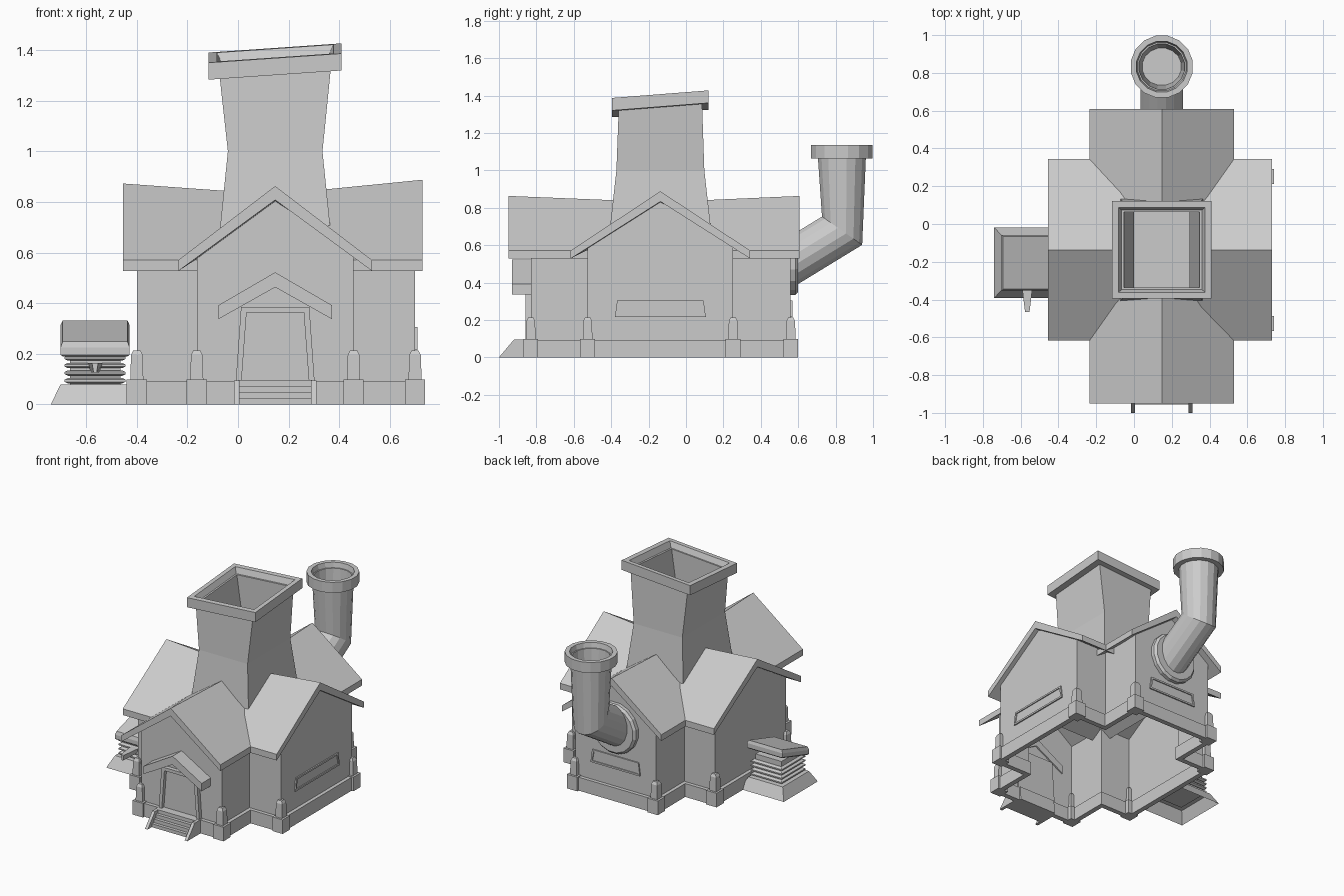
import bpy, bmesh, math
from mathutils import Vector

cube = bpy.data.objects.get("Cube")
if cube:
    bpy.data.objects.remove(cube)

stone = bpy.data.materials.new("plain_grey")
stone.use_nodes = True
GREY = (0.6, 0.6, 0.6, 1)
stone.diffuse_color = GREY
stone.node_tree.nodes["Principled BSDF"].inputs["Base Color"].default_value = GREY

CX, CY = 0.147, -0.137          # centre of the cross plan


def finish(name, bm, recalc=True):
    if recalc:
        bmesh.ops.recalc_face_normals(bm, faces=bm.faces)
    mesh = bpy.data.meshes.new(name)
    bm.to_mesh(mesh)
    bm.free()
    mesh.materials.append(stone)
    obj = bpy.data.objects.new(name, mesh)
    bpy.context.collection.objects.link(obj)
    return obj


def loft(name, rings, start=True, end=True, closed=False):
    """Skin a list of point rings; optionally cap the ends or join last to first."""
    bm = bmesh.new()
    vs = [[bm.verts.new(p) for p in ring] for ring in rings]
    n = len(vs[0])
    pairs = list(zip(vs, vs[1:]))
    if closed:
        pairs.append((vs[-1], vs[0]))
    for a, b in pairs:
        for i in range(n):
            j = (i + 1) % n
            bm.faces.new((a[i], a[j], b[j], b[i]))
    if start and not closed:
        bm.faces.new(vs[0][::-1])
    if end and not closed:
        bm.faces.new(vs[-1])
    return finish(name, bm)


def rect(cx, cy, hx, hy, z, tilt=(0, 0)):
    return [(cx + sx * hx, cy + sy * hy, z + sx * hx * tilt[0] + sy * hy * tilt[1])
            for sx, sy in ((-1, -1), (1, -1), (1, 1), (-1, 1))]


def circle(y, z, r, vec, x=CX, sides=16):
    """Ring around (x, y, z): radius r along x, vec = (y, z) for the other half axis."""
    return [(x + r * math.cos(a), y + vec[0] * math.sin(a), z + vec[1] * math.sin(a))
            for a in (2 * math.pi * (i + 0.5) / sides for i in range(sides))]


# Four wings: outward direction, wall and roof reach, half widths, ridge height
NX, NY = 0.31, 0.389            # half widths of the wing walls
EAVE = 0.528
wings = [
    ("front", Vector((0, -1, 0)), 0.693, 0.813, NX, 0.382, NY, 0.863),
    ("back", Vector((0, 1, 0)), 0.697, 0.745, NX, 0.382, NY, 0.863),
    ("right", Vector((-1, 0, 0)), 0.547, 0.602, NY, 0.48, NX, 0.873),
    ("left", Vector((1, 0, 0)), 0.553, 0.583, NY, 0.48, NX, 0.888),
]
corners = []
for name, d, wall, reach, half, roof_half, inner, ridge in wings:
    side = Vector((-d.y, d.x, 0))

    def at(out, across, z):
        return Vector((CX, CY, z)) + d * out + side * across

    # Open shell of gable end and two side walls
    bm = bmesh.new()
    top = EAVE + (ridge - 0.05 - EAVE) * (1 - half / roof_half) + 0.01
    gable = [bm.verts.new(at(wall, *p)) for p in
             ((-half, 0), (half, 0), (half, top), (0, ridge - 0.04), (-half, top))]
    bm.faces.new(gable)
    for lo, hi, s in ((0, 4, -half), (1, 2, half)):
        a, b = bm.verts.new(at(inner, s, 0)), bm.verts.new(at(inner, s, top))
        quad = (gable[lo], gable[hi], b, a)
        bm.faces.new(quad if s < 0 else quad[::-1])
    finish(name + "_wing_walls", bm, recalc=False)

    # Gabled roof slab, ridge rising towards the outer end
    def chevron(out, r):
        return [at(out, *p) for p in
                ((-roof_half, EAVE), (-roof_half, EAVE + 0.043), (0, r),
                 (roof_half, EAVE + 0.043), (roof_half, EAVE), (0, r - 0.055))]
    loft(name + "_wing_roof", [chevron(0, 0.83), chevron(reach, ridge)])
    corners += [at(wall, -half, 0), at(wall, half, 0)]

# Plinth strip following the cross outline
xs, ys = (CX - 0.547, CX - NX, CX + NX, CX + 0.553), (CY - 0.693, CY - NY, CY + NY, CY + 0.697)


def outline(o, z):
    x0, x1, x2, x3 = xs[0] - o, xs[1] - o, xs[2] + o, xs[3] + o
    y0, y1, y2, y3 = ys[0] - o, ys[1] - o, ys[2] + o, ys[3] + o
    return [(x, y, z) for x, y in
            ((x1, y0), (x2, y0), (x2, y1), (x3, y1), (x3, y2), (x2, y2),
             (x2, y3), (x1, y3), (x1, y2), (x0, y2), (x0, y1), (x1, y1))]


loft("plinth", [outline(0.025, 0), outline(0.025, 0.093), outline(-0.01, 0.093),
                outline(-0.01, 0)], closed=True)

# Corner blocks with short tapered posts
for i, c in enumerate(corners):
    loft(f"corner_block_{i}", [rect(c.x, c.y, 0.04, 0.04, z) for z in (0, 0.098)])
    loft(f"corner_post_{i}", [rect(c.x, c.y, h, h, z) for h, z in
                              ((0.026, 0.09), (0.023, 0.195), (0.014, 0.213))])

# Flared hollow tower with a tilted rim
TILT = (0.069, 0.078)
loft("tower", [rect(CX, CY, *s) for s in
               ((0.228, 0.28, 0.6), (0.187, 0.235, 1.0), (0.222, 0.222, 1.35, TILT),
                (0.2, 0.2, 1.35, TILT), (0.148, 0.2, 1.0), (0.148, 0.2, 0.95))], start=False)
loft("tower_rim", [rect(CX, CY, hx, hy, z, TILT) for hx, hy, z in
                   ((0.263, 0.258, 1.322), (0.263, 0.258, 1.389),
                    (0.23, 0.225, 1.389), (0.2, 0.2, 1.322))], closed=True)

# Bent chimney pipe with wall flange and top rim
PY = 0.833
loft("pipe", [circle(0.55, 0.503, 0.115, (0, -0.144)),
              circle(0.8345, 0.677, 0.115, (0.1095, -0.077)),
              circle(PY, 1.1, 0.1325, (0.1325, 0)),
              circle(PY, 1.1, 0.122, (0.122, 0)),
              circle(PY, 0.78, 0.105, (0.1, 0))])
loft("pipe_rim", [circle(PY, z, r, (r, 0)) for r, z in
                  ((0.167, 1.062), (0.167, 1.135), (0.137, 1.135), (0.122, 1.062))], closed=True)
loft("pipe_flange", [circle(y, 0.505, r, (0, -r)) for y, r in
                     ((0.55, 0.175), (0.585, 0.175), (0.6, 0.16))])


# Long windows: a raised frame with a sunken pane
def window(name, origin, across, out, half):
    def ring(inset, depth):
        pts = ((-half + inset, 0.215 + inset), (half - inset, 0.215 + inset),
               (half - 0.012 - inset, 0.305 - inset), (-half + 0.012 + inset, 0.305 - inset))
        return [origin + across * a + out * depth + Vector((0, 0, z)) for a, z in pts]
    loft(name, [ring(0, -0.01), ring(0, 0.009), ring(0.012, 0.009), ring(0.012, 0.002)])


X, Y = Vector((1, 0, 0)), Vector((0, 1, 0))
window("left_window", Vector((xs[3], CY, 0)), Y, X, 0.243)
window("back_window", Vector((CX, ys[3], 0)), X, Y, 0.19)

# Entrance: tapered frame, recessed door, gabled hood
FY = ys[0]


def door(inset, y):
    return [(CX + x, y, z) for x, z in
            ((-0.162 + inset, 0.0), (0.162 - inset, 0.0),
             (0.135 - inset, 0.385 - inset), (-0.135 + inset, 0.385 - inset))]


loft("door_frame", [door(0, FY + 0.01), door(0, FY - 0.028), door(0.022, FY - 0.028),
                    door(0.022, FY - 0.004)])
loft("door_hood", [[(CX + x, y, z) for x, z in
                    ((-0.224, 0.337), (-0.224, 0.392), (0, 0.522),
                     (0.224, 0.392), (0.224, 0.337), (0, 0.463))]
                   for y in (FY + 0.01, FY - 0.1)])

# Steps between two sloping side rails
for i in range(4):
    loft(f"step_{i}", [rect(CX, FY - 0.05 + 0.01 * i, 0.145, 0.075 - 0.012 * i, z)
                       for z in (0.024 * i, 0.024 * (i + 1))])
for s in (-1, 1):
    loft("step_rail_" + ("left" if s > 0 else "right"),
         [[(CX + s * o, y, z) for y, z in
           ((-1.0, 0), (-0.92, 0.095), (FY, 0.095), (FY, 0))] for o in (0.142, 0.163)])

# Side vent: sloping skirt, stacked louvres, tilted cap, small spout
VX, VY = -0.565, -0.205
loft("vent_skirt", [rect(-0.57, VY, 0.17, 0.187, 0), rect(-0.57, VY, 0.132, 0.145, 0.078),
                    rect(-0.57, VY, 0.1, 0.11, 0.078)], start=False)
loft("vent_core", [rect(VX, VY, 0.1, 0.105, z) for z in (0.07, 0.23)])
for i in range(4):
    z = 0.083 + 0.03 * i
    loft(f"vent_louvre_{i}", [rect(VX, VY, 0.12 - e, 0.13 - e, z + h) for e, h in
                              ((0.012, 0), (0, 0.006), (0, 0.015), (0.012, 0.021))])
loft("vent_cap", [rect(VX, VY, hx, hy, z, (0, 0.3)) for hx, hy, z in
                  ((0.128, 0.14, 0.232), (0.137, 0.147, 0.24),
                   (0.137, 0.147, 0.268), (0.128, 0.14, 0.29))])
loft("vent_spout", [[(VX + x * w, y, 0.145 + h) for x, h in
                     ((-1, 0.018), (1, 0.018), (0.5, -0.02), (-0.5, -0.02))]
                    for w, y in ((0.032, -0.3), (0.012, -0.465))])
